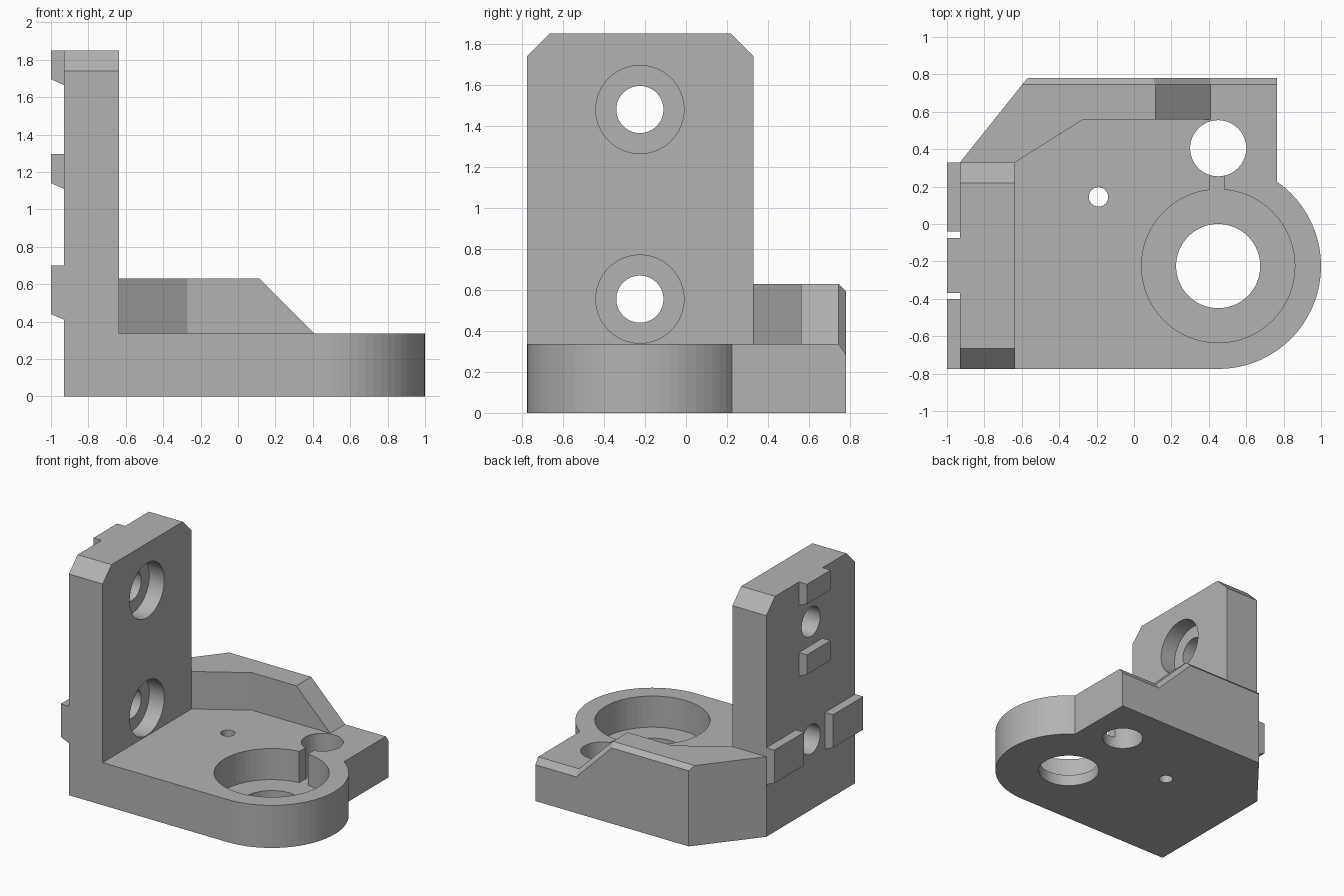
import bpy
import bmesh
from math import cos, sin, radians, tau

if "Cube" in bpy.data.objects:
    bpy.data.objects.remove(bpy.data.objects["Cube"])

grey = bpy.data.materials.new("light grey")
grey.use_nodes = True
COLOUR = (0.45, 0.45, 0.45, 1)
grey.diffuse_color = COLOUR
grey.node_tree.nodes["Principled BSDF"].inputs["Base Color"].default_value = COLOUR

PLACE = {
    "x": lambda u, v, w: (w, u, v),
    "y": lambda u, v, w: (u, w, v),
    "z": lambda u, v, w: (u, v, w),
}


def loft(name, ring_a, ring_b, lo, hi, axis):
    """Solid between two flat outlines at lo and hi along an axis."""
    bm = bmesh.new()
    a = [bm.verts.new(PLACE[axis](u, v, lo)) for u, v in ring_a]
    b = [bm.verts.new(PLACE[axis](u, v, hi)) for u, v in ring_b]
    bm.faces.new(a)
    bm.faces.new(b)
    n = len(a)
    for i in range(n):
        j = (i + 1) % n
        bm.faces.new((a[i], a[j], b[j], b[i]))
    bmesh.ops.recalc_face_normals(bm, faces=bm.faces)
    mesh = bpy.data.meshes.new(name)
    bm.to_mesh(mesh)
    bm.free()
    mesh.materials.append(grey)
    obj = bpy.data.objects.new(name, mesh)
    bpy.context.collection.objects.link(obj)
    return obj


def prism(name, ring, lo, hi, axis):
    return loft(name, ring, ring, lo, hi, axis)


def cylinder(name, u, v, r, lo, hi, axis, sides=64):
    ring = [(u + r * cos(tau * i / sides), v + r * sin(tau * i / sides)) for i in range(sides)]
    return prism(name, ring, lo, hi, axis)


def combine(target, tool, operation):
    """Apply a boolean and discard the tool."""
    mod = target.modifiers.new(operation.lower(), "BOOLEAN")
    mod.operation = operation
    mod.solver = "EXACT"
    mod.object = tool
    bpy.context.view_layer.objects.active = target
    bpy.ops.object.modifier_apply(modifier=mod.name)
    bpy.data.objects.remove(tool)


TOP = 0.335         # base plate height
WALL = 0.63         # rear wall height
BACK = 0.745        # start of the rear bevel
XL, XR = -0.93, -0.635   # upright faces
BX, BY = 0.45, -0.225    # main bore centre
FLOOR = 0.09        # bore floor

# Base plate with rounded end
arc = [(BX + 0.55 * cos(radians(t)), BY + 0.55 * sin(radians(t))) for t in range(-90, 56, 5)]
bracket = prism("bracket", [(XL, -0.775)] + arc +
                [(0.765, BACK), (-0.598, BACK), (XL, 0.33)], 0, TOP, "z")

# Upright plate with clipped top corners
upright = prism("upright", [(-0.775, 0), (0.33, 0), (0.33, 1.74), (0.22, 1.85),
                            (-0.665, 1.85), (-0.775, 1.74)], XL, XR, "x")

# Rear wall with sloping end
rear_wall = prism("rear_wall", [(XL, 0.2), (XR, 0.2), (XR, 0.33), (-0.27, 0.56), (0.41, 0.56),
                                (0.41, BACK), (-0.598, BACK), (XL, 0.33)], 0.1, WALL, "z")
combine(rear_wall, prism("slope_cutter", [(0.115, WALL), (0.41, TOP), (0.6, TOP), (0.6, 0.8),
                                          (-0.055, 0.8)], 0.4, 0.9, "y"), "DIFFERENCE")

# Bevelled strip along the back edge
rear_bevel = loft("rear_bevel",
                  [(-0.598, 0), (0.765, 0), (0.765, TOP), (0.41, TOP), (0.115, WALL), (-0.598, WALL)],
                  [(-0.57, 0), (0.765, 0), (0.765, 0.285), (0.41, 0.285), (0.1, 0.595), (-0.57, 0.595)],
                  BACK, 0.78, "y")
for part in (upright, rear_wall, rear_bevel):
    combine(bracket, part, "UNION")

# Locating tabs with sloped undersides
for y0, y1, z0, z1 in ((-0.37, -0.075, 1.665, 1.85), (-0.37, -0.075, 1.11, 1.295),
                       (-0.775, -0.4, 0.41, 0.7), (-0.04, 0.33, 0.41, 0.7)):
    tab = prism("tab", [(-1, z0 + 0.03), (XL, z0), (-0.9, z0), (-0.9, z1), (-1, z1)], y0, y1, "y")
    combine(bracket, tab, "UNION")

# Bores, slot and small hole through the base
cutters = [
    cylinder("bore_recess", BX, BY, 0.41, FLOOR, 0.5, "z"),
    cylinder("bore_hole", BX, BY, 0.225, -0.1, 0.2, "z"),
    cylinder("rod_hole", BX, 0.405, 0.15, -0.1, 0.5, "z"),
    cylinder("small_hole", -0.19, 0.145, 0.052, -0.1, 0.5, "z", 32),
    prism("slot", [(0.405, 0.1), (0.48, 0.1), (0.48, 0.35), (0.405, 0.35)], FLOOR, 0.5, "z"),
]
# Counterbored screw holes through the upright
for z in (0.555, 1.48):
    cutters.append(cylinder("screw_recess", BY, z, 0.215, XR - 0.13, XR + 0.1, "x"))
    cutters.append(cylinder("screw_hole", BY, z, 0.115, -1.1, XR, "x"))
for cutter in cutters:
    combine(bracket, cutter, "DIFFERENCE")
